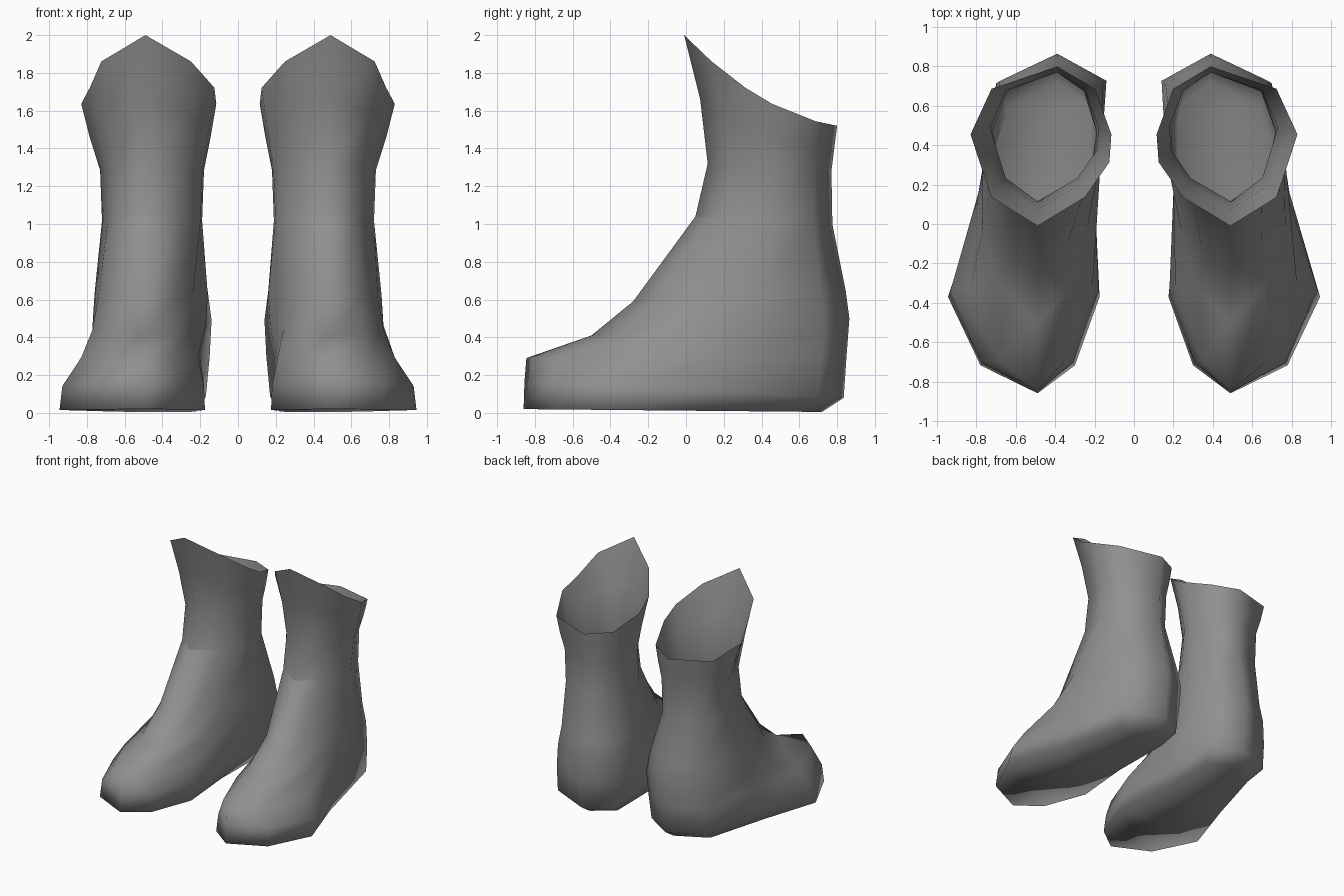
import bpy, bmesh

cube = bpy.data.objects.get("Cube")
if cube:
    bpy.data.objects.remove(cube, do_unlink=True)

# One plain grey for the whole pair
grey = bpy.data.materials.new("boot_grey")
grey.use_nodes = True
COLOUR = (0.28, 0.28, 0.28, 1)
grey.diffuse_color = COLOUR
bsdf = grey.node_tree.nodes["Principled BSDF"]
bsdf.inputs["Base Color"].default_value = COLOUR
bsdf.inputs["Roughness"].default_value = 0.8

FRONT_X, BACK_X, SHAFT_X = .49, .39, .45

# Foot, sole to instep: front (y, z), back (y, z), outer x and inner x from toe to heel
FOOT = [
    ((-.86, .02), (.72, .005), (.78, .945, .79, .64), (.30, .175, .22, .22)),
    ((-.855, .17), (.835, .08), (.77, .93, .79, .70), (.31, .18, .20, .17)),
    ((-.845, .29), (.85, .30), (.68, .83, .77, .70), (.35, .21, .20, .15)),
    ((-.50, .41), (.865, .50), (.66, .77, .77, .68), (.33, .24, .17, .14)),
    ((-.28, .59), (.845, .65), (.65, .74, .76, .66), (.34, .24, .16, .16)),
]
# Shaft, ankle fold to rim: front (y, z), back (y, z), widest outer x and inner x
SHAFT = [
    ((.05, 1.04), (.775, 1.0), .72, .19),
    ((.115, 1.32), (.77, 1.28), .73, .18),
    ((.075, 1.66), (.785, 1.40), .785, .145),
    ((-.01, 2.0), (.80, 1.52), .83, .115),
]
# Where the side points sit between front and back, and how the shaft rounds off
FOOT_T, SHAFT_T = (.09, .31, .60, .92), (.18, .40, .575, .86)
OUTER_ROUND, INNER_ROUND = (.72, .88, 1, .72), (.60, .97, 1, .75)


def section_points(front, back, outer, inner, blend):
    """Closed ring: front, outer side, back, inner side."""
    sag = max(0, front[1] - 1.2) * .45  # the rim dips between front and back

    def side(xs):
        pts = []
        for x, a, b in zip(xs, FOOT_T, SHAFT_T):
            t = a + (b - a) * blend
            y = front[0] + (back[0] - front[0]) * t
            z = front[1] + (back[1] - front[1]) * t - sag * t * (1 - t)
            pts.append((x, y, z))
        return pts
    return [(FRONT_X, *front)] + side(outer) + [(BACK_X, *back)] + side(inner)[::-1]


def boot_sections():
    sections = []
    for i, part in enumerate(FOOT):
        sections.append(section_points(*part, max(0, i - 2) * .35))
    for front, back, outer, inner in SHAFT:
        outers = [SHAFT_X + (outer - SHAFT_X) * r for r in OUTER_ROUND]
        inners = [SHAFT_X + (inner - SHAFT_X) * r for r in INNER_ROUND]
        sections.append(section_points(front, back, outers, inners, 1))
    return sections


def build_boot(name, sign):
    bm = bmesh.new()
    rings = [[bm.verts.new((sign * x, y, z)) for x, y, z in points]
             for points in boot_sections()]
    n = len(rings[0])

    def face(verts):
        f = bm.faces.new(verts if sign > 0 else verts[::-1])
        f.smooth = True

    # Upper, left open at the rim
    for low, high in zip(rings, rings[1:]):
        for i in range(n):
            j = (i + 1) % n
            face([low[i], low[j], high[j], high[i]])
    # Sole, in strips across the foot
    sole = rings[0]
    face([sole[1], sole[0], sole[-1]])
    for i in range(1, 4):
        face([sole[i + 1], sole[i], sole[-i], sole[-i - 1]])
    face([sole[5], sole[4], sole[6]])
    # Sharp fold where the shaft meets the instep
    fold = rings[len(FOOT)]
    for i in (-1, 0):
        bm.edges.get((fold[i], fold[i + 1])).smooth = False

    mesh = bpy.data.meshes.new(name)
    bm.to_mesh(mesh)
    bm.free()
    mesh.materials.append(grey)
    obj = bpy.data.objects.new(name, mesh)
    bpy.context.scene.collection.objects.link(obj)


build_boot("left_boot", 1)
build_boot("right_boot", -1)
